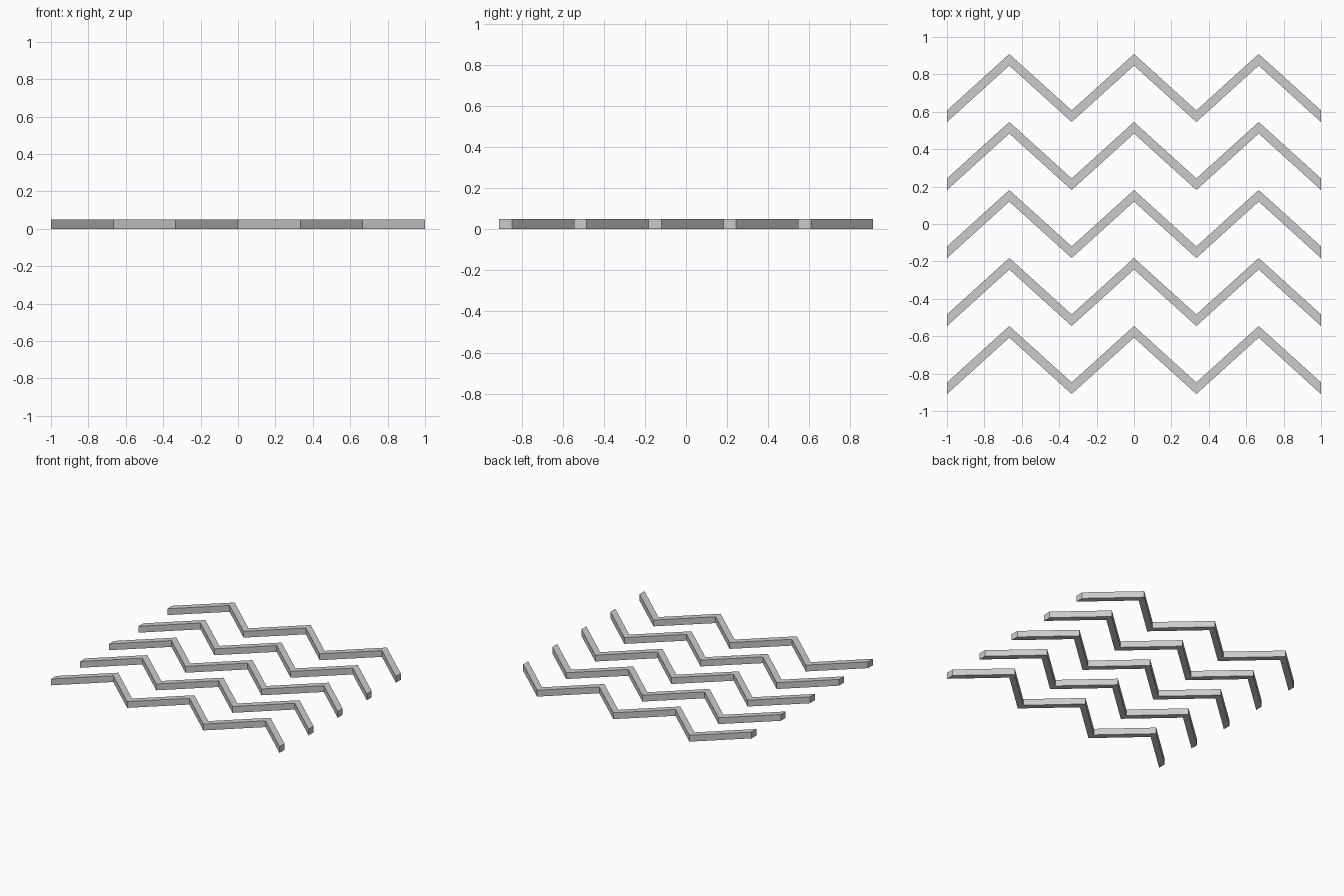
import bpy, bmesh

if "Cube" in bpy.data.objects:
    bpy.data.objects.remove(bpy.data.objects["Cube"])

ROWS, PITCH = 5, 0.3636      # strips and their spacing in y
AMP, HALF_W = 0.151, 0.031   # zigzag amplitude, half thickness along y
HEIGHT = 0.05
SEGS = 6


def zigzag_strip(name, y):
    bm = bmesh.new()
    # flat zigzag ribbon
    pairs = []
    for i in range(SEGS + 1):
        x = -1 + 2 * i / SEGS
        c = y + (AMP if i % 2 else -AMP)
        pairs.append((bm.verts.new((x, c - HALF_W, 0)),
                      bm.verts.new((x, c + HALF_W, 0))))
    for (a, b), (c, d) in zip(pairs, pairs[1:]):
        bm.faces.new((a, c, d, b))
    # extrude upward into a solid bar
    top = bmesh.ops.extrude_face_region(bm, geom=bm.faces[:])["geom"]
    for v in top:
        if isinstance(v, bmesh.types.BMVert):
            v.co.z = HEIGHT
    bmesh.ops.recalc_face_normals(bm, faces=bm.faces[:])
    mesh = bpy.data.meshes.new(name)
    bm.to_mesh(mesh)
    bm.free()
    bpy.context.collection.objects.link(bpy.data.objects.new(name, mesh))


# five parallel chevron strips
for r in range(ROWS):
    zigzag_strip(f"zigzag_strip_{r + 1}", (r - (ROWS - 1) / 2) * PITCH)
